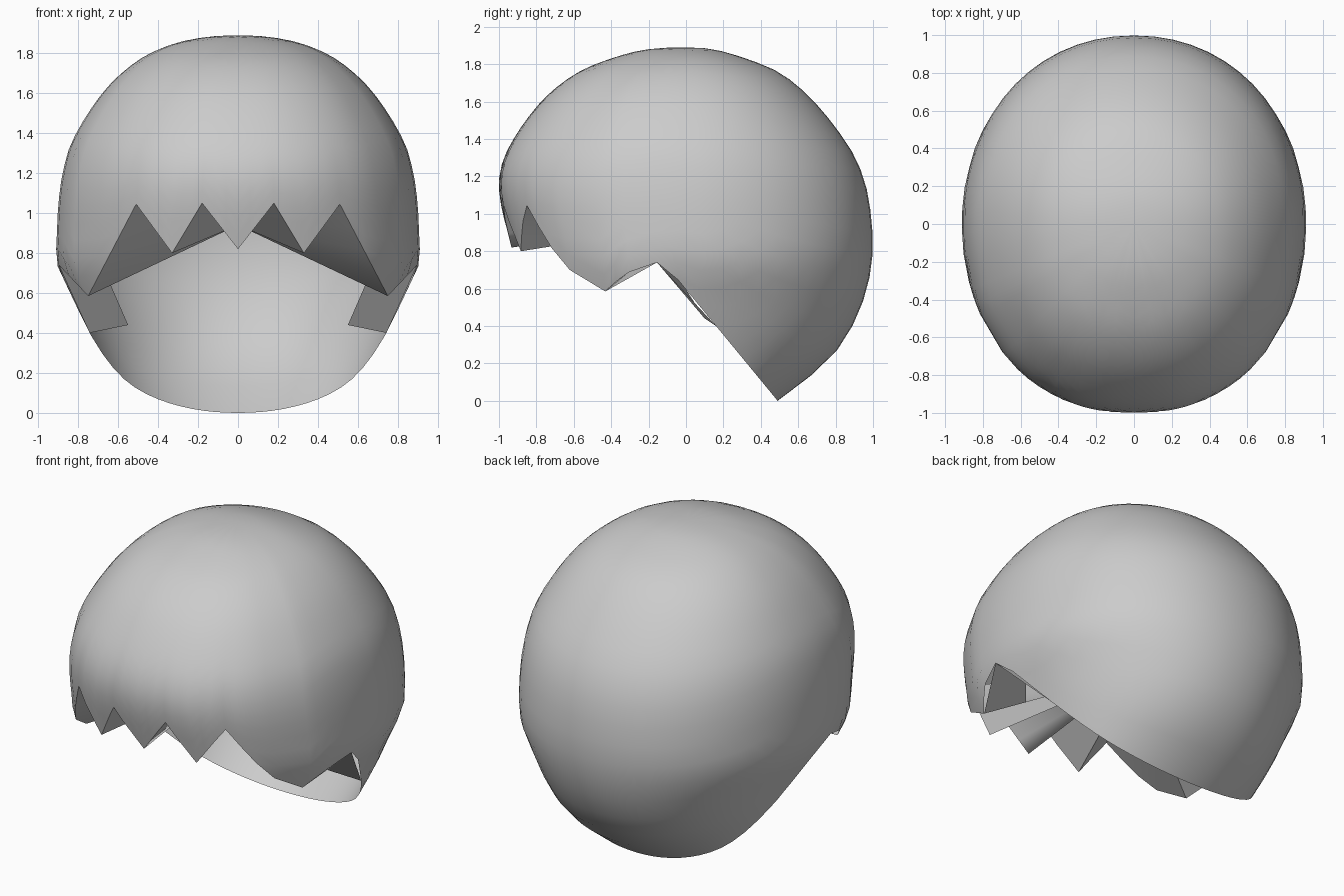
import bpy, bmesh, math
from mathutils import Vector

if "Cube" in bpy.data.objects:
    bpy.data.objects.remove(bpy.data.objects["Cube"])

# Cross-section table: height, half width, front depth, back depth
KEYS = [(1.89, 0, 0, 0), (1.88, .17, .2, .14), (1.84, .345, .37, .29), (1.755, .515, .58, .50),
        (1.6, .68, .775, .685), (1.37, .826, .94, .865), (1.2, .878, .998, .947),
        (1.04, .9, .988, .983), (.88, .907, .947, .998), (.74, .905, .915, .994),
        (.58, .828, .885, .962), (.42, .762, .82, .9), (.26, .69, .72, .8),
        (.12, .62, .6, .65), (0, .52, .48, .49)]
# Jagged fringe edge: x, height
RIM = [(0, .82), (.18, 1.05), (.33, .80), (.51, 1.045), (.75, .585), (.897, .74)]
CENTRE = Vector((0, 0, .94))


def densify(keys, n=5):
    """Smooth curve through the table rows."""
    k = [(keys[1][0],) + tuple(-v for v in keys[1][1:])] + keys + [keys[-1]]
    out = []
    for a, b, c, d in zip(k, k[1:], k[2:], k[3:]):
        for j in range(n):
            t = j / n
            out.append([.5 * (2 * q + (r - p) * t + (2 * p - 5 * q + 4 * r - s) * t * t
                              + (3 * q - p - 3 * r + s) * t ** 3)
                        for p, q, r, s in zip(a, b, c, d)])
    return out + [keys[-1]]


ROWS = densify(KEYS)


def section(z):
    for p, q in zip(ROWS, ROWS[1:]):
        if z >= q[0] - 1e-6:
            t = (p[0] - z) / (p[0] - q[0])
            return [p[i] + (q[i] - p[i]) * t for i in (1, 2, 3)]


def power(c):
    return 2.22 if c > 0 else 2.08


def surf(th, z):
    """Point on the outer skin at an angle and a height."""
    a, f, b = section(z)
    c, s = math.cos(th), max(0, math.sin(th))
    e = 2 / power(c)
    return Vector((a * s ** e, -f * c ** e if c > 0 else b * (-c) ** e, z))


def plane_z(th):
    """Height where the skin meets the slanted cut at the back."""
    lo, hi = 0, 1
    for _ in range(30):
        z = (lo + hi) / 2
        if z > 1.215 * (.49 - surf(th, z).y):
            hi = z
        else:
            lo = z
    return hi


def finish(name, bm, smooth):
    bmesh.ops.remove_doubles(bm, verts=bm.verts, dist=1e-4)
    bmesh.ops.recalc_face_normals(bm, faces=bm.faces)
    me = bpy.data.meshes.new(name)
    bm.to_mesh(me)
    bm.free()
    ob = bpy.data.objects.new(name, me)
    bpy.context.collection.objects.link(ob)
    m = ob.modifiers.new("mirror", 'MIRROR')
    m.use_clip = True
    bpy.ops.object.select_all(action='DESELECT')
    ob.select_set(True)
    bpy.context.view_layer.objects.active = ob
    if smooth:
        bpy.ops.object.shade_smooth_by_angle(angle=math.radians(40))


# Rim as (angle, height): straight zigzag in front, slanted cut behind
rim = []
for i, ((x0, z0), (x1, z1)) in enumerate(zip(RIM, RIM[1:])):
    steps = 4 if i == 3 else 3
    for j in range(steps):
        t = j / steps
        z = z0 + (z1 - z0) * t
        x = x0 + (x1 - x0) * t
        rim.append((math.asin((x / section(z)[0]) ** 1.11), z))
    if i == 3:
        tip = len(rim)
x, z = RIM[-1]
start = math.asin((x / section(z)[0]) ** 1.11)
rim.append((start, z))
for i in range(1, 17):
    th = start + (math.pi - start) * i / 16
    rim.append((th, plane_z(th)))

# Hair shell
bm = bmesh.new()
N = 22
cols = []
for th, zb in rim:
    cols.append([bm.verts.new(surf(th, zb + (1.89 - zb) * math.sin(i / N * math.pi / 2)))
                 for i in range(N)])
top = bm.verts.new((0, 0, 1.89))
for a, b in zip(cols, cols[1:]):
    for i in range(N - 1):
        bm.faces.new((a[i], b[i], b[i + 1], a[i + 1]))
    bm.faces.new((a[-1], b[-1], top))
finish("hair_shell", bm, True)

# Underside of the fringe, folding in to the middle
bm = bmesh.new()
c = bm.verts.new(CENTRE)
vs = [bm.verts.new(surf(*r)) for r in rim[:tip + 1]]
for a, b in zip(vs, vs[1:]):
    bm.faces.new((a, b, c))
finish("fringe_underside", bm, True)

# Thick edge around the ear notch
bm = bmesh.new()
outer = [surf(*rim[tip]), surf(start, z), surf(1.74, plane_z(1.74))]
inner = [outer[0].lerp(CENTRE, .28), outer[1].lerp(CENTRE, .22), Vector((.55, .10, .44))]
o = [bm.verts.new(p) for p in outer]
n = [bm.verts.new(p) for p in inner]
for i in (0, 1):
    bm.faces.new((o[i], o[i + 1], n[i + 1], n[i]))
finish("ear_notch_edge", bm, False)
